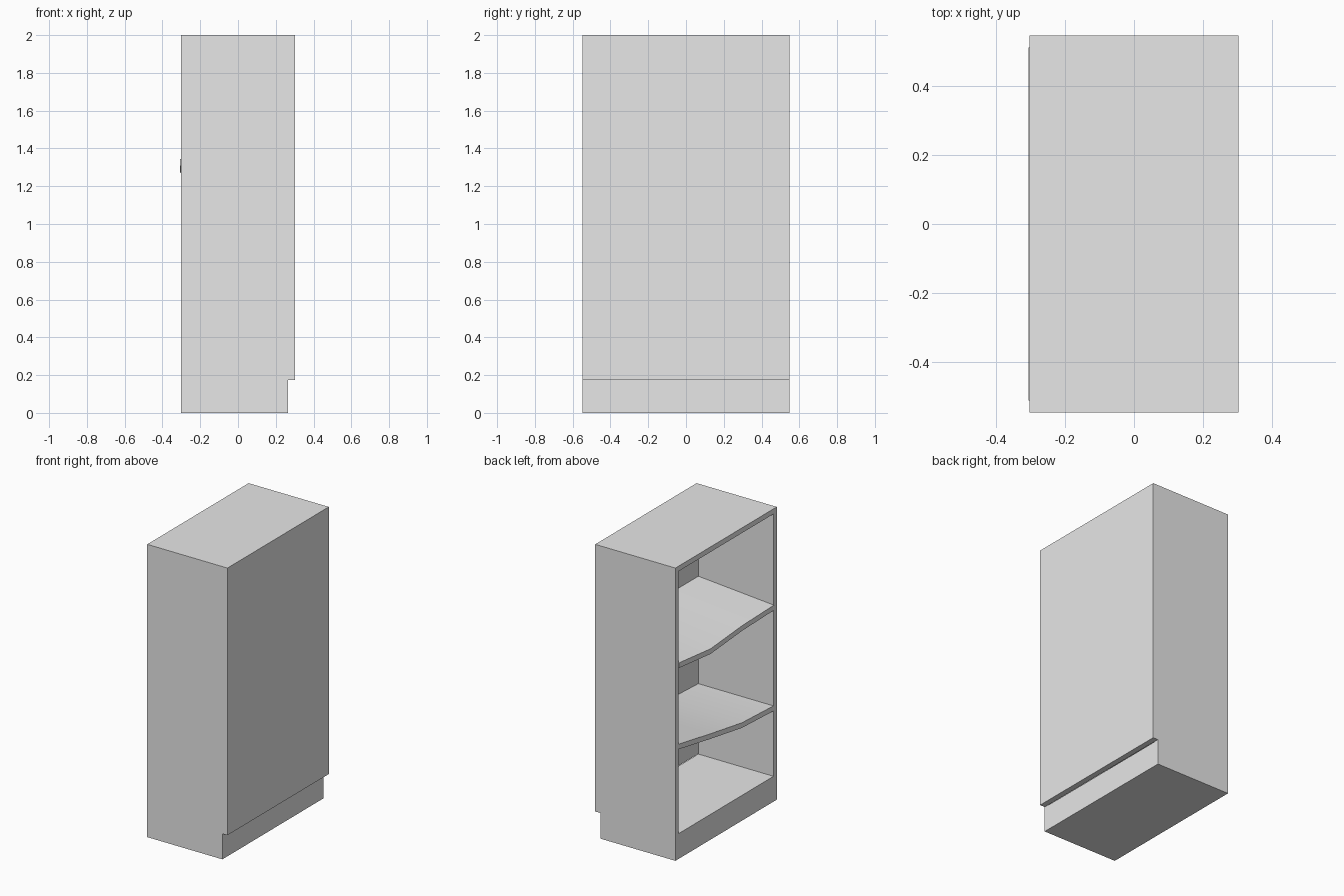
import bpy
import bmesh

cube = bpy.data.objects.get("Cube")
if cube:
    bpy.data.objects.remove(cube, do_unlink=True)

# Overall sizes
HALF_X, HALF_Y, HEIGHT = 0.303, 0.547, 2.0
BOARD = 0.035
BACK_X = 0.265          # inner face of the back panel, also the plinth face
FLOOR_Z = 0.173
INNER_Y = HALF_Y - BOARD

grey = bpy.data.materials.new("plain_grey")
grey.use_nodes = True
grey.diffuse_color = (0.8, 0.8, 0.8, 1)
grey.node_tree.nodes["Principled BSDF"].inputs["Base Color"].default_value = (0.8, 0.8, 0.8, 1)


def make_object(name, bm):
    bmesh.ops.recalc_face_normals(bm, faces=bm.faces[:])
    mesh = bpy.data.meshes.new(name)
    bm.to_mesh(mesh)
    bm.free()
    mesh.materials.append(grey)
    obj = bpy.data.objects.new(name, mesh)
    bpy.context.collection.objects.link(obj)
    return obj


def extrude_profile(name, profile, half_depth):
    """Extrude an x-z outline along y."""
    bm = bmesh.new()
    face = bm.faces.new([bm.verts.new((x, -half_depth, z)) for x, z in profile])
    grown = bmesh.ops.extrude_face_region(bm, geom=[face])["geom"]
    verts = [v for v in grown if isinstance(v, bmesh.types.BMVert)]
    bmesh.ops.translate(bm, verts=verts, vec=(0, 2 * half_depth, 0))
    return make_object(name, bm)


def shelf(name, front_x, back_heights, front_heights):
    """Warped board: heights of its top are given along y at the back and front."""
    bm = bmesh.new()
    rows = []
    for x, heights in ((BACK_X, back_heights), (front_x, front_heights)):
        step = 2 * INNER_Y / (len(heights) - 1)
        rows.append([(x, -INNER_Y + i * step, z) for i, z in enumerate(heights)])
    sections = []
    for back, front in zip(*rows):
        loop = [back, front,
                (front[0], front[1], front[2] - BOARD),
                (back[0], back[1], back[2] - BOARD)]
        sections.append([bm.verts.new(p) for p in loop])
    for a, b in zip(sections, sections[1:]):
        for i in range(4):
            j = (i + 1) % 4
            bm.faces.new((a[i], a[j], b[j], b[i]))
    bm.faces.new(sections[0])
    bm.faces.new(sections[-1])
    obj = make_object(name, bm)
    bpy.ops.object.select_all(action="DESELECT")
    obj.select_set(True)
    bpy.context.view_layer.objects.active = obj
    bpy.ops.object.shade_smooth_by_angle()
    return obj


# Cabinet body with a recessed plinth under the back panel
cabinet = extrude_profile("cabinet_body", [
    (-HALF_X, 0), (BACK_X, 0), (BACK_X, 0.175),
    (HALF_X, 0.175), (HALF_X, HEIGHT), (-HALF_X, HEIGHT)], HALF_Y)

# Hollow out the open compartment
cutter = extrude_profile("compartment_cutter", [
    (-0.5, FLOOR_Z), (BACK_X, FLOOR_Z),
    (BACK_X, HEIGHT - BOARD), (-0.5, HEIGHT - BOARD)], INNER_Y)
cutter.hide_render = True
hollow = cabinet.modifiers.new("hollow", "BOOLEAN")
hollow.operation = "DIFFERENCE"
hollow.solver = "EXACT"
hollow.object = cutter
bpy.context.view_layer.objects.active = cabinet
bpy.ops.object.modifier_apply(modifier=hollow.name)
bpy.data.objects.remove(cutter, do_unlink=True)

# Slumped middle shelf and sagging upper shelf
slump = (0.654, 0.669, 0.724, 0.784)
shelf("middle_shelf", -HALF_X, slump, slump)
shelf("upper_shelf", -0.306, (1.388,) * 4, (1.343, 1.334, 1.306, 1.34))
